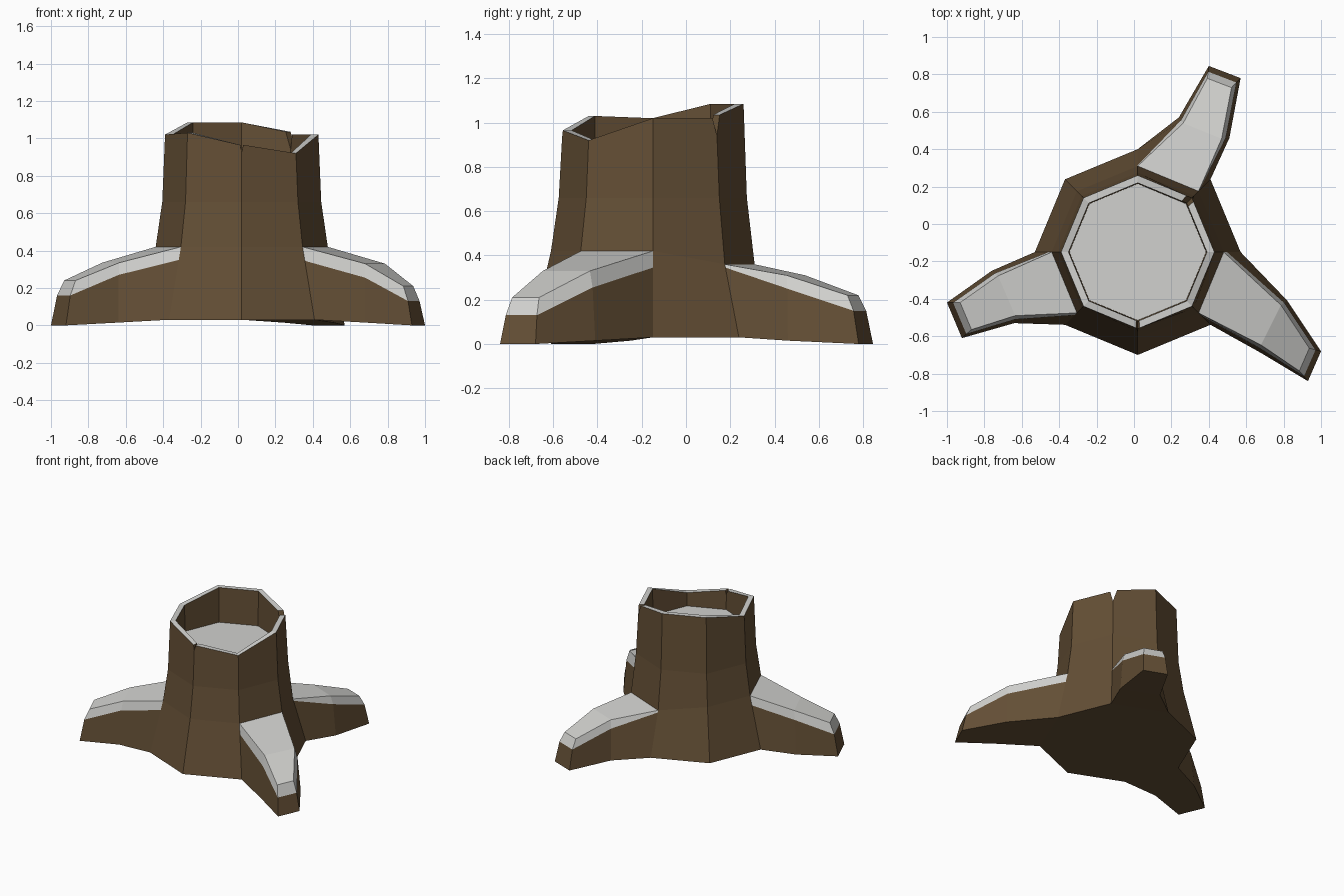
import bpy, bmesh, math

if "Cube" in bpy.data.objects:
    bpy.data.objects.remove(bpy.data.objects["Cube"])

def material(name, rgb):
    m = bpy.data.materials.new(name)
    m.diffuse_color = (*rgb, 1)
    m.use_nodes = True
    m.node_tree.nodes["Principled BSDF"].inputs["Base Color"].default_value = m.diffuse_color
    return m

MATS = [material("bark_brown", (0.127, 0.078, 0.036)),
        material("pale_grey", (0.64, 0.64, 0.62))]
BARK, GREY = 0, 1
CX, CY = 0.02, -0.15

def corner(k, r, z):
    a = math.radians(45 * k)
    return (CX + r * math.cos(a), CY + r * math.sin(a), z)

def edge_point(k, t, r, z):
    a, b = corner(k, r, z), corner(k + 1, r, z)
    return tuple(p + (q - p) * t for p, q in zip(a, b))

def finish(bm, name):
    bmesh.ops.recalc_face_normals(bm, faces=bm.faces)
    me = bpy.data.meshes.new(name)
    bm.to_mesh(me)
    bm.free()
    for m in MATS:
        me.materials.append(m)
    bpy.context.collection.objects.link(bpy.data.objects.new(name, me))

# trunk: octagonal flared shell, hollow at the top
bm = bmesh.new()

def face(verts, mat):
    bm.faces.new(verts).material_index = mat

def collar(k):                      # lower behind the back root
    return 0.36 if k in (1, 2) else 0.42

base = [bm.verts.new(corner(k, 0.55, 0.03)) for k in range(8)]
mid = [bm.verts.new(corner(k, 0.46, collar(k))) for k in range(8)]
high = [bm.verts.new(corner(k, 0.425, 0.66)) for k in range(8)]
floor = [bm.verts.new(corner(k, 0.365, 0.82)) for k in range(8)]

# uneven rim: (octagon side, fraction along it, height), with two V notches
RIM = [(0, 0, 1.02), (0, .93, 1.02), (1, 0, .94), (1, .1, 1.035), (2, 0, 1.085),
       (3, 0, 1.085), (4, 0, 1.02), (5, 0, 1.03), (5, .97, .965), (6, 0, .93),
       (6, .03, .965), (7, 0, .92)]
NOTCH = {2, 9}
outer = [bm.verts.new(edge_point(k, t, 0.41, z)) for k, t, z in RIM]
inner = [bm.verts.new(edge_point(k, t, 0.37, z)) for k, t, z in RIM]
ROOT_SIDES = (1, 4, 7)

for k in range(8):
    n = (k + 1) % 8
    if k not in ROOT_SIDES:
        face([base[k], base[n], mid[n], mid[k]], BARK)
    face([mid[k], mid[n], high[n], high[k]], BARK)
    ids = [i for i, p in enumerate(RIM) if p[0] == k]
    ids.append((ids[-1] + 1) % len(RIM))
    face([high[k], high[n]] + [outer[i] for i in reversed(ids)], BARK)
    face([floor[k], floor[n]] + [inner[i] for i in reversed(ids)], BARK)
for i in range(len(RIM)):
    j = (i + 1) % len(RIM)
    face([outer[i], outer[j], inner[j], inner[i]],
         BARK if i in NOTCH or j in NOTCH else GREY)
face(floor, GREY)
face(base, BARK)
finish(bm, "trunk")

# roots: three stations of six points, bark sides under a grey cut top
def root(name, side, out_a, out_b, mids, tops):
    """out_a / out_b: base outline beyond the trunk on each side."""
    global bm
    bm = bmesh.new()
    ka, kb = side
    rings = []
    zs = (0.03, mids[0], tops[0])
    rs = [0.55 - 0.09 * (z - 0.03) / (tops[0] - 0.03) for z in zs]
    pts = ([corner(ka, r, z) for r, z in zip(rs, zs)]
           + [corner(kb, r, z) for r, z in zip(rs[::-1], zs[::-1])])
    rings.append([bm.verts.new(p) for p in pts])
    for i, (a, b) in enumerate(zip(out_a, out_b), 1):
        zs = (0.015 if i == 1 else 0.0, mids[i], tops[i])
        # lean sides inwards, and the tip back towards the trunk
        ux, uy = (a[0] + b[0]) / 2 - CX, (a[1] + b[1]) / 2 - CY
        d = math.hypot(ux, uy)
        back = (0, 0.01, 0.02) if i == 1 else (0, 0.03, 0.065)
        row = []
        for p, q in ((a, b), (b, a)):
            row.append([(p[0] + (q[0] - p[0]) * s - ux / d * h,
                         p[1] + (q[1] - p[1]) * s - uy / d * h, z)
                        for s, h, z in zip((0, .06, .12), back, zs)])
        rings.append([bm.verts.new(p) for p in row[0] + row[1][::-1]])
    for r0, r1 in zip(rings, rings[1:]):
        for i in range(6):
            j = (i + 1) % 6
            face([r0[i], r0[j], r1[j], r1[i]], GREY if i in (1, 2, 3) else BARK)
    tip = rings[-1]
    face([tip[0], tip[1], tip[4], tip[5]], BARK)
    face([tip[1], tip[2], tip[3], tip[4]], GREY)
    finish(bm, name)

root("left_root", (4, 5), [(-.76, -.25), (-1.0, -.42)], [(-.64, -.53), (-.92, -.61)],
     (.35, .27, .16), (.42, .335, .24))
root("right_root", (0, 7), [(.82, -.41), (1.0, -.68)], [(.68, -.69), (.93, -.84)],
     (.345, .255, .13), (.42, .33, .21))
root("back_root", (2, 1), [(.24, .57), (.40, .845)], [(.51, .46), (.57, .78)],
     (.345, .25, .15), (.36, .31, .22))
